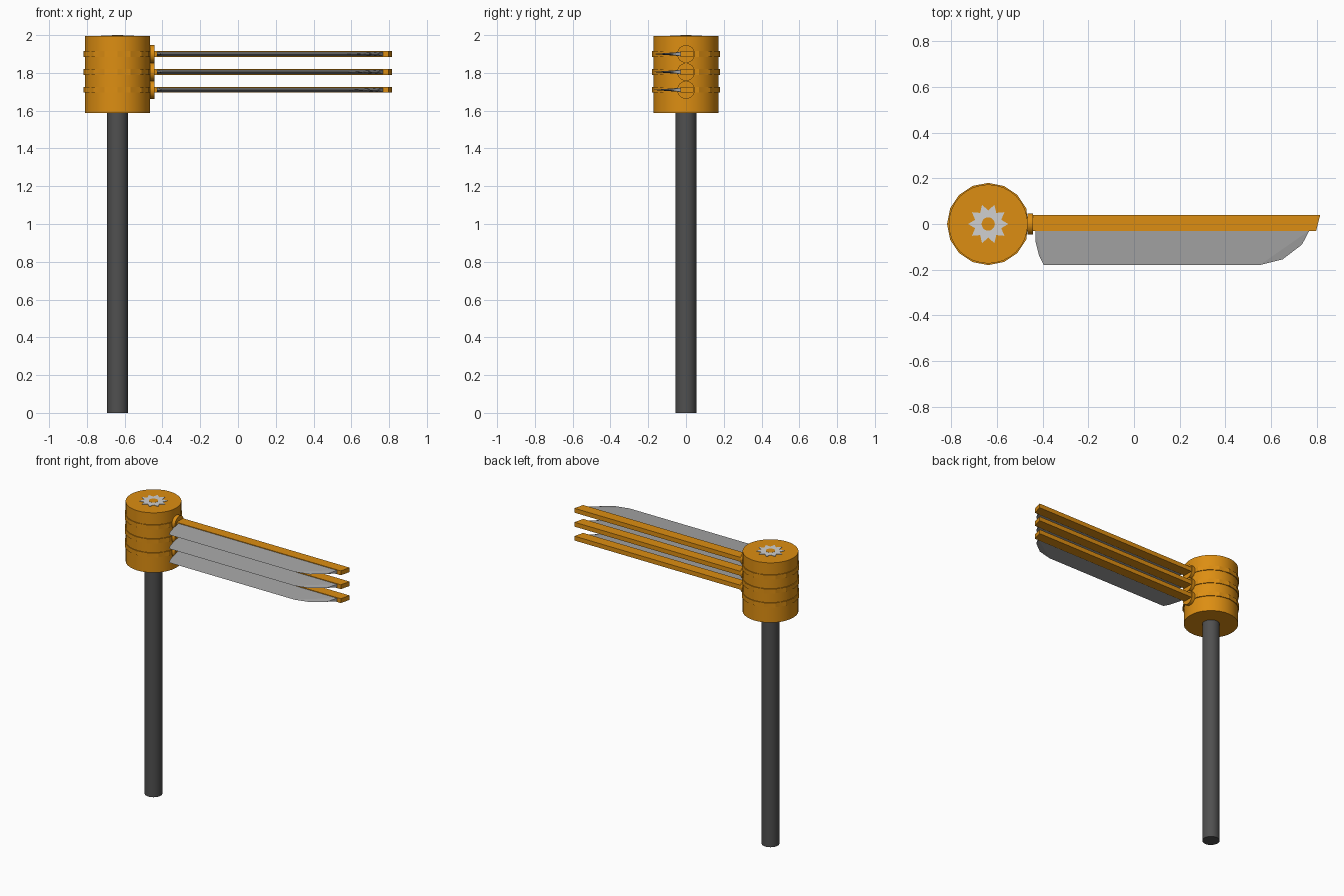
import bpy, bmesh, math
from mathutils import Matrix

if "Cube" in bpy.data.objects:
    bpy.data.objects.remove(bpy.data.objects["Cube"])

CX = -0.638                      # pole axis
LEVELS = (1.71, 1.805, 1.90)     # heights of the three arms


def material(name, r, g, b):
    m = bpy.data.materials.new(name)
    m.diffuse_color = (r, g, b, 1)
    m.use_nodes = True
    m.node_tree.nodes["Principled BSDF"].inputs["Base Color"].default_value = m.diffuse_color
    return m


ORANGE = material("orange paint", 0.72, 0.27, 0.006)
DARK = material("dark grey pole", 0.08, 0.08, 0.08)
STEEL = material("steel blade", 0.38, 0.38, 0.38)
LIGHT = material("light gear", 0.63, 0.63, 0.63)


def finish(name, bm, mat, smooth=False):
    bmesh.ops.recalc_face_normals(bm, faces=bm.faces)
    me = bpy.data.meshes.new(name)
    bm.to_mesh(me)
    bm.free()
    ob = bpy.data.objects.new(name, me)
    bpy.context.collection.objects.link(ob)
    me.materials.append(mat)
    if smooth:
        bpy.context.view_layer.objects.active = ob
        ob.select_set(True)
        bpy.ops.object.shade_smooth_by_angle(angle=math.radians(35))
        ob.select_set(False)
    return ob


def cylinder(name, r, z0, z1, sides, mat, smooth=True, max_x=None):
    bm = bmesh.new()
    bmesh.ops.create_cone(bm, cap_ends=True, segments=sides, radius1=r, radius2=r,
                          depth=z1 - z0, matrix=Matrix.Translation((CX, 0, (z0 + z1) / 2)))
    if max_x is not None:        # flat side where the arm is mounted
        for v in bm.verts:
            v.co.x = min(v.co.x, max_x)
    return finish(name, bm, mat, smooth)


def prism(name, outline, z0, z1, mat):
    bm = bmesh.new()
    f = bm.faces.new([bm.verts.new((x, y, z0)) for x, y in outline])
    top = bmesh.ops.extrude_face_region(bm, geom=[f])["geom"]
    for v in top:
        if isinstance(v, bmesh.types.BMVert):
            v.co.z = z1
    return finish(name, bm, mat)


# Pole and head
cylinder("pole", 0.055, 0, 1.60, 32, DARK)
cylinder("head", 0.173, 1.588, 1.996, 32, ORANGE)

# Ten-toothed gear emblem with hub on top of the head
star = []
for i in range(20):
    r = 0.088 if i % 2 == 0 else 0.06
    a = math.radians(18 * i)
    star.append((CX + r * math.cos(a), r * math.sin(a)))
prism("top_gear", star, 1.994, 1.999, LIGHT)
cylinder("gear_hub", 0.029, 1.994, 2.0, 20, ORANGE)

BAR = [(-0.447, -0.03), (0.797, -0.03), (0.815, 0.04), (-0.447, 0.04)]
EDGE = [(-0.43, -0.08), (-0.415, -0.14), (-0.395, -0.18), (0.55, -0.18),
        (0.65, -0.155), (0.735, -0.09)]

for n, z in enumerate(LEVELS, 1):
    # Collar around the head
    cylinder(f"collar_{n}", 0.18, z - 0.015, z + 0.015, 16, ORANGE, False, -0.463)

    # Round mount between collar and arm
    bm = bmesh.new()
    mat = Matrix.Translation((-0.455, 0, z)) @ Matrix.Rotation(math.pi / 2, 4, 'Y')
    bmesh.ops.create_cone(bm, cap_ends=True, segments=24, radius1=0.047, radius2=0.047,
                          depth=0.024, matrix=mat)
    finish(f"arm_mount_{n}", bm, ORANGE, True)

    # Arm bar
    prism(f"arm_{n}", BAR, z - 0.015, z + 0.015, ORANGE)

    # Wedge blade, thick at the arm and sharp along its outer edge
    bm = bmesh.new()
    edge = [bm.verts.new((x, y, z)) for x, y in EDGE]
    for s in (-1, 1):
        a = bm.verts.new((-0.43, -0.028, z + s * 0.011))
        b = bm.verts.new((0.768, -0.028, z + s * 0.011))
        bm.faces.new([a, edge[0], edge[1], edge[2]])
        bm.faces.new([a, edge[2], edge[3], b])
        bm.faces.new([b, edge[3], edge[4], edge[5]])
        if s < 0:
            a0, b0 = a, b
    bm.faces.new([a0, a, b, b0])
    bm.faces.new([a0, a, edge[0]])
    bm.faces.new([b0, b, edge[5]])
    finish(f"blade_{n}", bm, STEEL)
